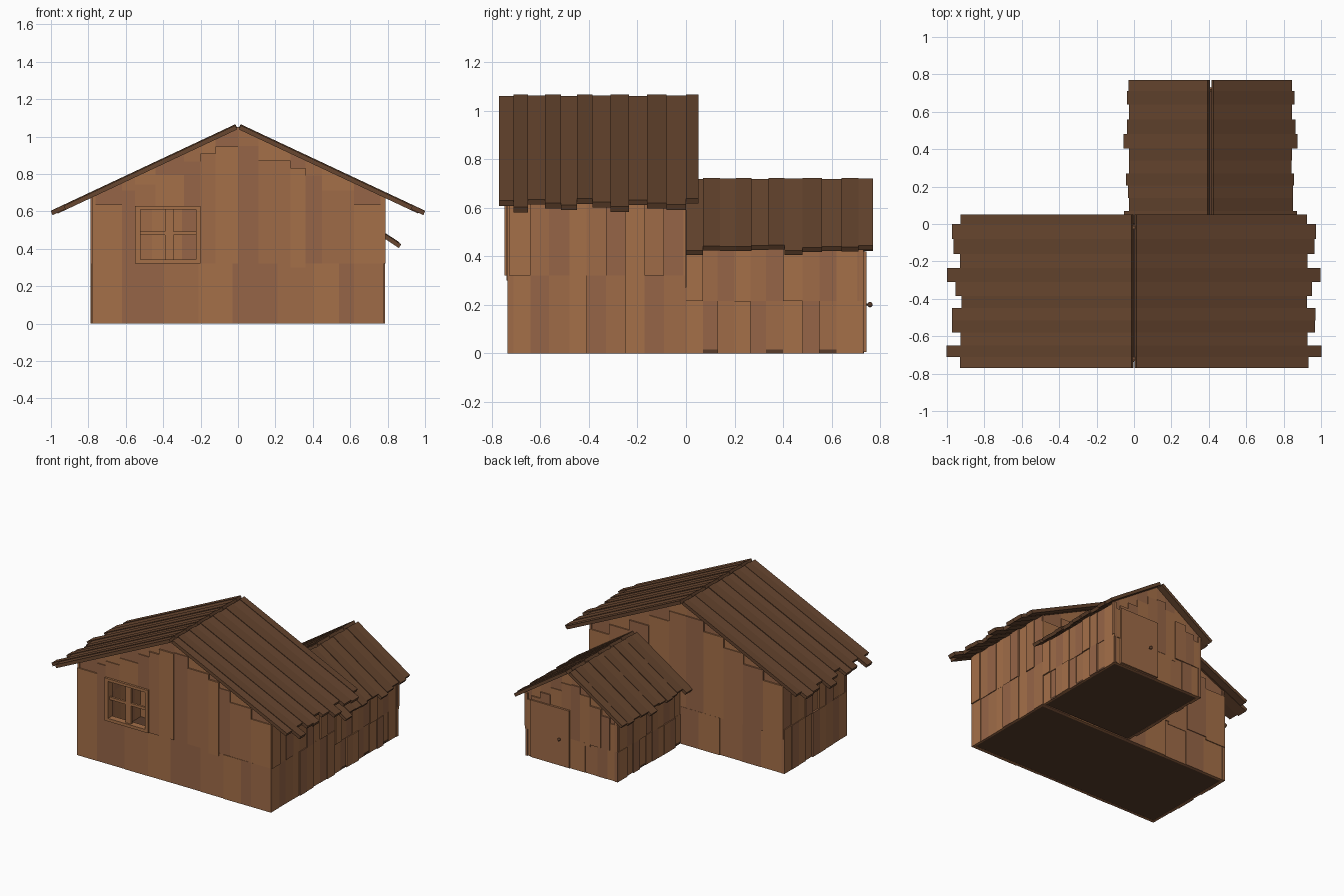
import bpy, bmesh, random
from math import atan, cos, sin, pi
from mathutils import Vector

if "Cube" in bpy.data.objects:
    bpy.data.objects.remove(bpy.data.objects["Cube"])

random.seed(4)


def material(name, rgb):
    m = bpy.data.materials.new(name)
    m.diffuse_color = (*rgb, 1)
    m.use_nodes = True
    m.node_tree.nodes["Principled BSDF"].inputs["Base Color"].default_value = m.diffuse_color
    return m


WALLS = [material("light_wood", (0.376, 0.162, 0.066)),
         material("red_wood", (0.305, 0.13, 0.063)),
         material("mid_wood", (0.345, 0.148, 0.064))]
ROOF = [material("roof_wood", (0.137, 0.062, 0.029)),
        material("roof_wood_dark", (0.122, 0.055, 0.026))]
FLOOR = [material("floor_wood", (0.1, 0.046, 0.024))]


class Part:
    """Collects boards into one mesh object."""

    def __init__(self, name, mats):
        self.name, self.mats, self.bm = name, mats, bmesh.new()

    def prism(self, pts, vec, mat=0):
        a = [self.bm.verts.new(p) for p in pts]
        b = [self.bm.verts.new(Vector(p) + Vector(vec)) for p in pts]
        n = len(a)
        faces = [self.bm.faces.new(a), self.bm.faces.new(b[::-1])]
        for i in range(n):
            j = (i + 1) % n
            faces.append(self.bm.faces.new((a[j], a[i], b[i], b[j])))
        for f in faces:
            f.material_index = mat % len(self.mats)

    def box(self, x0, x1, y0, y1, z0, z1, mat=0):
        self.prism([(x0, y0, z0), (x1, y0, z0), (x1, y1, z0), (x0, y1, z0)],
                   (0, 0, z1 - z0), mat)

    def done(self):
        bmesh.ops.recalc_face_normals(self.bm, faces=self.bm.faces)
        me = bpy.data.meshes.new(self.name)
        self.bm.to_mesh(me)
        for m in self.mats:
            me.materials.append(m)
        ob = bpy.data.objects.new(self.name, me)
        bpy.context.collection.objects.link(ob)


def pairs(e):
    return list(zip(e, e[1:]))


def main_top(x):
    return 1.052 - 0.469 * abs(x)


def annex_top(x):
    return 0.705 - 0.66 * abs(x - 0.41)


def gable(name, low, high, split, top, y, out, hole=None):
    """Gable end: lower boards, sloped backing boards, flat-topped outer boards."""
    p = Part(name, WALLS)
    for i, (a, b) in enumerate(pairs(low)):
        d = 0.014 + random.uniform(0, 0.008)
        p.box(a, b, y - out * 0.015, y + out * (d - 0.01), 0, split, i)
    for i, (a, b) in enumerate(pairs(high)):
        z0 = split
        if hole and a >= hole[0] - 0.001 and b <= hole[1] + 0.001:
            z0 = hole[2]
        p.prism([(a, y - out * 0.015, z0), (b, y - out * 0.015, z0),
                 (b, y - out * 0.015, top(b)), (a, y - out * 0.015, top(a))],
                (0, out * 0.016, 0), i + 1)
        flat = min(top(a), top(b)) - 0.05
        if flat > z0 + 0.03:
            drop = 0 if z0 != split else random.choice([0, 0, 0.02])
            p.box(a, b, y, y + out * random.uniform(0.006, 0.014),
                  z0 - drop, flat, i)
    p.done()


def side(name, x, out, edges, split, top):
    """Side wall made of two rows of boards."""
    p = Part(name, WALLS)
    for i, (a, b) in enumerate(pairs(edges)):
        for z0, z1, k in ((0, split, 0), (split, top, 1)):
            d = random.uniform(-0.008, 0.006)
            p.box(x - out * 0.02, x + out * d, a, b, z0, z1, i + k * (i % 3))
    p.done()


def roof(name, cx, ridge, slope, edges, ends, t):
    """Boards running from ridge to eave on both slopes."""
    ang = atan(slope)
    nx, nz = t * sin(ang), t * cos(ang)
    for s, label in ((-1, "left"), (1, "right")):
        p = Part(name + "_" + label, ROOF)
        for i, ((a, b), e) in enumerate(zip(pairs(edges), ends)):
            lift = (0.0, 0.005, 0.002, 0.006)[i % 4]
            e += random.uniform(-0.004, 0.004)
            x0, x1 = 0.004, e - nx
            z0 = ridge + lift - nz
            z1 = z0 - slope * (x1 - x0)
            pts = [(x0, z0), (x1, z1), (x1 + nx, z1 + nz), (x0 + nx, z0 + nz)]
            p.prism([(cx + s * x, a, z) for x, z in pts], (0, b - a, 0), i)
        p.done()


# Main house walls
gable("main_front_wall",
      [-.78, -.62, -.4, -.21, -.03, .21, .4, .54, .62, .78],
      [-.78, -.62, -.55, -.44, -.29, -.2, -.12, 0, .11, .28, .36, .45, .62, .78],
      0.32, main_top, -0.725, -1, (-.55, -.2, .63))
gable("main_back_wall",
      [-.78, -.6, -.45, -.27, -.1, .1, .3, .55, .78],
      [-.78, -.62, -.46, -.3, -.14, 0, .14, .3, .46, .62, .78],
      0.27, main_top, -0.012, 1)
main_edges = [-.73, -.64, -.565, -.48, -.41, -.33, -.25, -.17, -.09, -.005]
side("main_right_wall", .783, 1, main_edges, .32, .68)
side("main_left_wall", -.783, -1, main_edges, .32, .68)

# Annex walls
gable("annex_back_wall",
      [.04, .12, .2, .3, .42, .58, .73, .78],
      [.04, .1, .17, .26, .34, .41, .49, .58, .66, .73, .78],
      0.215, annex_top, 0.722, 1)
annex_edges = [0, .07, .13, .2, .265, .33, .4, .48, .55, .62, .71, .732]
side("annex_right_wall", .78, 1, annex_edges, .215, .455)
side("annex_left_wall", .04, -1, annex_edges, .215, .455)

# Floors
fl = Part("floors", FLOOR)
fl.box(-.775, .775, -.725, -.01, 0.001, .015)
fl.box(.045, .775, .005, .725, 0.001, .015)
fl.done()

# Roofs
roof("main_roof", 0, 1.06, 0.469,
     [-.77, -.71, -.65, -.58, -.515, -.45, -.385, -.31, -.235, -.16, -.08, 0, .052],
     [.93, 1.0, .93, .97, .97, .925, .95, .995, .93, .97, .97, .93], 0.024)
roof("annex_roof", .41, .717, 0.66,
     [0, .07, .14, .205, .27, .34, .405, .48, .56, .64, .71, .77],
     [.46, .44, .44, .45, .435, .435, .463, .45, .435, .45, .435], 0.022)

# Window frame with crossed bars
w = Part("window_frame", WALLS)
for x0, x1, z0, z1 in ((-.55, -.52, .32, .63), (-.225, -.2, .32, .63),
                       (-.52, -.225, .32, .342), (-.52, -.225, .61, .63)):
    w.box(x0, x1, -.748, -.70, z0, z1)
w.box(-.39, -.345, -.735, -.715, .342, .61)
w.box(-.52, -.225, -.733, -.717, .473, .493)
w.done()

# Door with knob
d = Part("door", WALLS)
d.box(.42, .73, .72, .744, .006, .42, 2)
d.done()
k = Part("door_knob", FLOOR)
k.box(.486, .494, .74, .755, .196, .204)
k.done()
bpy.ops.mesh.primitive_uv_sphere_add(segments=12, ring_count=8, radius=.011,
                                     location=(.49, .758, .2))
ball = bpy.context.object
ball.name = "door_knob_ball"
ball.data.materials.append(FLOOR[0])
bpy.ops.object.shade_smooth()
